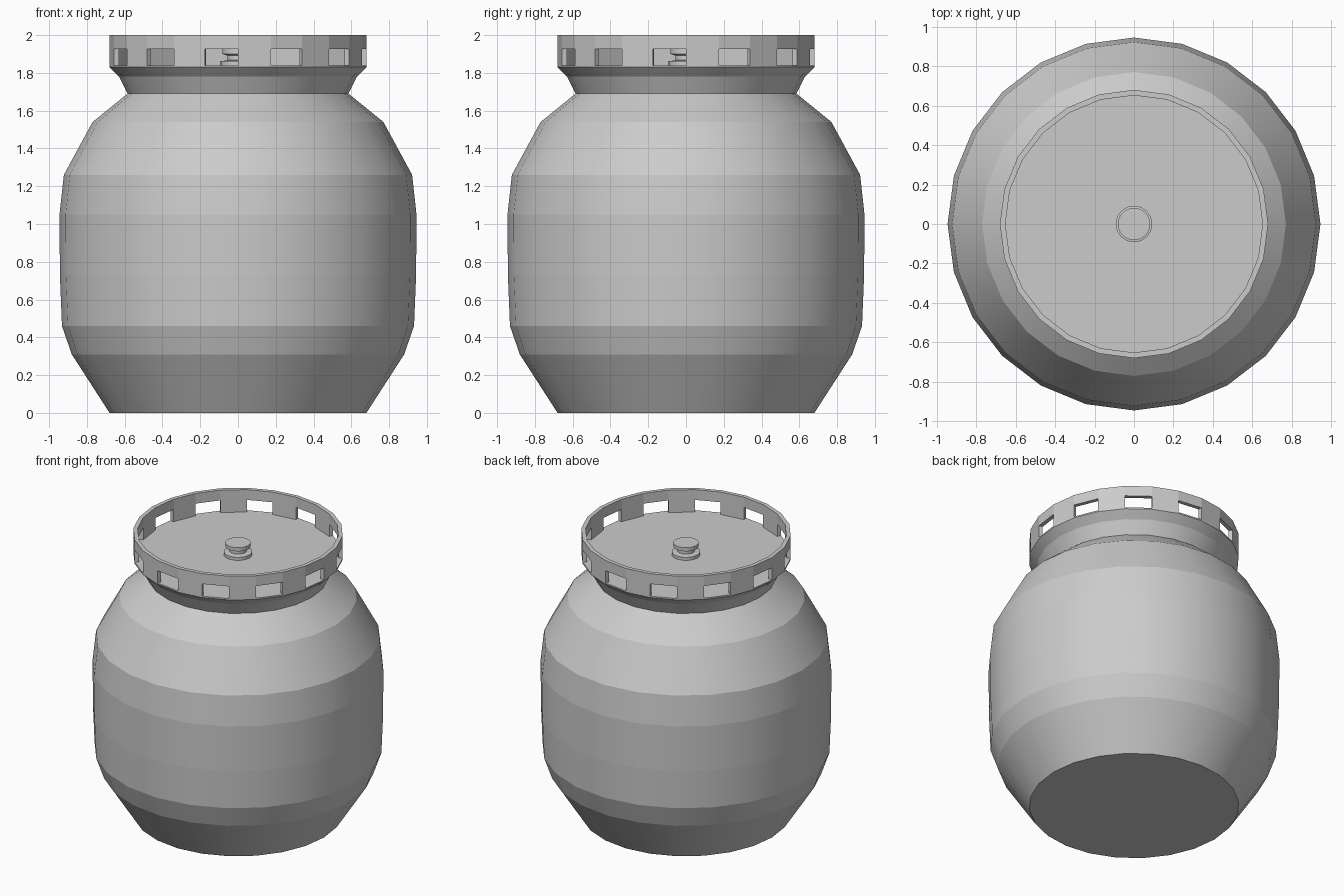
import bpy, bmesh
from math import sin, cos, tau

if "Cube" in bpy.data.objects:
    bpy.data.objects.remove(bpy.data.objects["Cube"])

N = 24  # sides of every round part


def pt(r, i, z):
    a = tau * i / N
    return (r * cos(a), r * sin(a), z)


def finish(bm, name):
    bmesh.ops.recalc_face_normals(bm, faces=bm.faces)
    me = bpy.data.meshes.new(name)
    bm.to_mesh(me)
    bm.free()
    ob = bpy.data.objects.new(name, me)
    bpy.context.collection.objects.link(ob)
    return ob


def lathe(name, profile):
    """Revolve a profile, cap both ends, smooth around but crisp between bands."""
    bm = bmesh.new()
    rings = [[bm.verts.new(pt(r, i, z)) for i in range(N)] for r, z in profile]
    for lo, hi in zip(rings, rings[1:]):
        for i in range(N):
            j = (i + 1) % N
            bm.faces.new((lo[i], lo[j], hi[j], hi[i])).smooth = True
    bm.faces.new(rings[0][::-1])
    bm.faces.new(rings[-1])
    for ring in rings:
        for i in range(N):
            bm.edges.get((ring[i], ring[(i + 1) % N])).smooth = False
    return finish(bm, name)


def slotted_rim(name, r_out, r_in, levels):
    """Ring wall whose lower row has every second panel left open."""
    bm = bmesh.new()
    cells = {(i, 0) for i in range(0, N, 2)} | {(i, 1) for i in range(N)}

    def quad(*corners):
        bm.faces.new([bm.verts.new(pt(*c)) for c in corners])

    for i, k in cells:
        z0, z1 = levels[k], levels[k + 1]
        for r in (r_out, r_in):
            quad((r, i, z0), (r, i + 1, z0), (r, i + 1, z1), (r, i, z1))
        for side, nb in ((i, (i - 1) % N), (i + 1, (i + 1) % N)):
            if (nb, k) not in cells:
                quad((r_in, side, z0), (r_out, side, z0), (r_out, side, z1), (r_in, side, z1))
        for z, nk in ((z0, k - 1), (z1, k + 1)):
            if (i, nk) not in cells:
                quad((r_in, i, z), (r_out, i, z), (r_out, i + 1, z), (r_in, i + 1, z))
    bmesh.ops.remove_doubles(bm, verts=bm.verts, dist=1e-4)
    return finish(bm, name)


# Jar body with neck, closed by the flat lid floor
lathe("jar_body", [(0.68, 0), (0.88, 0.31), (0.932, 0.46), (0.943, 0.73),
                   (0.945, 1.05), (0.922, 1.26), (0.77, 1.54), (0.585, 1.69),
                   (0.63, 1.78), (0.68, 1.83), (0.68, 1.84)])

# Upright rim with open slots
slotted_rim("slotted_rim", 0.68, 0.652, (1.84, 1.927, 2.0))

# Lid knob: base disc, stem and cap
lathe("lid_knob", [(0.092, 1.84), (0.092, 1.862), (0.055, 1.867),
                   (0.055, 1.892), (0.082, 1.9), (0.082, 1.926)])
